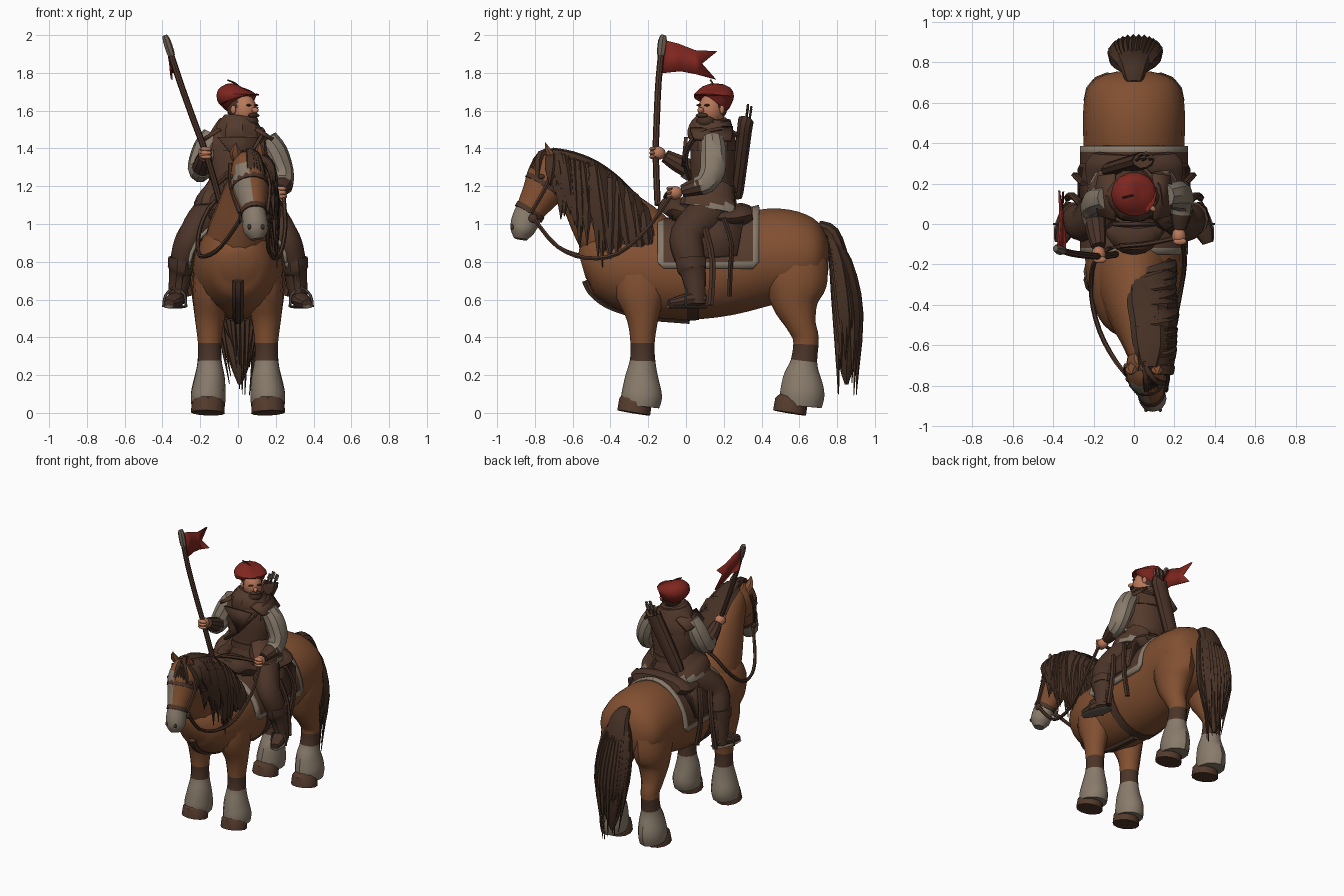
import bpy, bmesh, math, random
from mathutils import Vector, Matrix
random.seed(4)
V = Vector


def mat(name, r, g, b):
    m = bpy.data.materials.new(name)
    m.diffuse_color = [(c / 255 / 12.92 if c < 11 else ((c / 255 + .055) / 1.055) ** 2.4) for c in (r, g, b)] + [1]
    return m


COAT = mat("chestnut_coat", 130, 80, 49)
DARK = mat("dark_leather", 75, 52, 40)
HAIR = mat("dark_hair", 69, 48, 36)
CLOTH = mat("brown_cloth", 84, 58, 44)
GREY = mat("pale_grey", 136, 123, 107)
SKIN = mat("skin", 184, 120, 90)
RED = mat("red_cloth", 128, 38, 31)
HOOF = mat("hoof_brown", 84, 58, 44)
METAL = mat("dull_binding", 104, 92, 80)


def finish(name, bm, mats, rule=None):
    bmesh.ops.recalc_face_normals(bm, faces=bm.faces)
    if rule:
        for f in bm.faces:
            f.material_index = rule(f)
    me = bpy.data.meshes.new(name)
    bm.to_mesh(me)
    bm.free()
    for m in (mats if isinstance(mats, list) else [mats]):
        me.materials.append(m)
    ob = bpy.data.objects.new(name, me)
    bpy.context.collection.objects.link(ob)
    bpy.ops.object.select_all(action='DESELECT')
    ob.select_set(True)
    bpy.context.view_layer.objects.active = ob
    bpy.ops.object.shade_smooth_by_angle(angle=math.radians(35))
    return ob


def smooth(pts, sub):
    """Catmull-Rom resampling of tuples."""
    out = []
    for i in range(len(pts) - 1):
        p = [pts[max(0, min(len(pts) - 1, i + k))] for k in (-1, 0, 1, 2)]
        for s in range(sub):
            t = s / sub
            out.append([.5 * (2 * b + (c - a) * t + (2 * a - 5 * b + 4 * c - d) * t * t
                        + (3 * b - a - 3 * c + d) * t ** 3) for a, b, c, d in zip(*p)])
    return out + [list(pts[-1])]


def loft(name, rings, mats, n=12, sub=3, rule=None, ref=(1, 0, 0)):
    """Skin elliptical rings (x, y, z, half width, half depth) along their path."""
    rs = smooth(rings, sub)
    bm, loops = bmesh.new(), []
    for i, r in enumerate(rs):
        t = (V(rs[min(i + 1, len(rs) - 1)][:3]) - V(rs[max(i - 1, 0)][:3])).normalized()
        side = V(ref) if abs(t.dot(V(ref))) < .93 else V((0, 1, 0))
        side = (side - t * side.dot(t)).normalized()
        up = side.cross(t)
        loops.append([bm.verts.new(V(r[:3]) + side * max(r[3], .002) * math.cos(k * math.tau / n)
                      + up * max(r[4], .002) * math.sin(k * math.tau / n)) for k in range(n)])
    for a, b in zip(loops, loops[1:]):
        for k in range(n):
            bm.faces.new((a[k], a[(k + 1) % n], b[(k + 1) % n], b[k]))
    bm.faces.new(loops[0])
    bm.faces.new(loops[-1])
    return finish(name, bm, mats, rule)


def tube(name, pts, r, m, n=6, flat=1, sub=3):
    return loft(name, [(*p, r, r * flat) for p in pts], m, n, sub)


def ball(name, c, s, m, rot=0):
    bm = bmesh.new()
    bmesh.ops.create_uvsphere(bm, u_segments=12, v_segments=8, radius=1, matrix=Matrix.Translation(c)
                              @ Matrix.Rotation(rot, 4, 'Z') @ Matrix.Diagonal((*s, 1)))
    return finish(name, bm, m)


def plate(name, outline, m, thick):
    """Flat polygon with thickness."""
    bm = bmesh.new()
    bm.faces.new([bm.verts.new(p) for p in outline])
    ob = finish(name, bm, m)
    ob.modifiers.new("thickness", 'SOLIDIFY').thickness = thick
    return ob


# horse trunk, neck and head
loft("horse_body", [(0, -.55, .78, .07, .07), (0, -.5, .79, .15, .165), (0, -.38, .79, .21, .23),
     (0, -.22, .77, .24, .26), (0, 0, .75, .24, .26), (0, .2, .765, .245, .255), (0, .4, .82, .25, .26),
     (0, .55, .83, .252, .25), (0, .67, .83, .232, .205), (0, .73, .83, .17, .14), (0, .755, .83, .08, .07)], COAT, 18)
loft("horse_neck", [(0, -.24, .8, .2, .27), (0, -.31, .9, .18, .25), (.01, -.42, 1.03, .14, .205),
     (.03, -.53, 1.17, .105, .155), (.05, -.63, 1.27, .085, .115), (.05, -.7, 1.31, .06, .07)], COAT, 14)
MUZZLE, AXIS = V((.083, -.825, 1.07)), V((.02, -.078, -.14))


def head_rule(f):
    c = f.calc_center_median()
    blaze = f.normal.y < -.5 and -.03 < c.x < .075 and c.z < 1.32
    return 1 if blaze or (c - MUZZLE).dot(AXIS) > 0 else 0


loft("horse_head", [(.05, -.66, 1.37, .05, .05), (.05, -.69, 1.31, .085, .105), (.058, -.725, 1.23, .1, .125),
     (.07, -.775, 1.15, .088, .1), (.083, -.825, 1.07, .066, .078), (.09, -.853, 1.01, .068, .074),
     (.095, -.868, .96, .064, .062), (.1, -.875, .92, .035, .035)], [COAT, GREY], 16, 3, head_rule)
for s in (-1, 1):
    loft("horse_ear", [(.05 + s * .05, -.7, 1.34, .03, .022), (.05 + s * .065, -.725, 1.38, .03, .02),
         (.05 + s * .062, -.745, 1.43, .003, .003)], COAT, 6, 2)
    ball("horse_eye", (.06 + s * .088, -.765, 1.25), (.014, .018, .014), HAIR)
    ball("nostril", (.095 + s * .035, -.92, .985), (.01, .01, .014), DARK)


# legs with dark knees, pale feathering and hooves
def leg_rule(f):
    z = f.calc_center_median().z
    return 0 if z > .37 else 1 if z > .275 else 2


LEGS = [COAT, DARK, GREY]
for s in (-1, 1):
    x = s * .15
    loft("front_leg", [(s * .13, -.24, .82, .09, .15), (s * .14, -.24, .65, .1, .14), (x, -.23, .5, .078, .085),
         (x, -.23, .37, .062, .064), (x, -.23, .275, .063, .068), (x, -.235, .18, .08, .09),
         (s * .157, -.235, .09, .092, .108), (s * .158, -.24, .035, .088, .098)], LEGS, 12, 4, leg_rule)
    loft("hind_leg", [(s * .12, .57, .86, .11, .17), (s * .135, .58, .7, .115, .17), (s * .14, .58, .58, .1, .125),
         (x, .61, .47, .075, .08), (x, .635, .39, .062, .068), (x, .625, .275, .064, .07),
         (x, .615, .19, .08, .1), (s * .157, .615, .1, .092, .118), (s * .158, .61, .035, .086, .108)], LEGS, 12, 4, leg_rule)
    for name, y in (("front_hoof", -.265), ("hind_hoof", .56)):
        loft(name, [(s * .158, y + .01, .075, .07, .07), (s * .158, y - .003, .055, .086, .088),
             (s * .16, y - .012, 0, .09, .088)], HOOF, 12, 1)


# mane, forelock and tail made of tapered locks
def lock(name, pts, w, d, n=5):
    k = (.5, 1, .85, 0)
    return loft(name, [(*p, w * a, d * a) for p, a in zip(pts, k)], HAIR, n, 3, ref=(0, 1, 0))


crest = smooth([(.05, -.71, 1.38), (.05, -.6, 1.36), (.04, -.48, 1.31), (.02, -.36, 1.22), (.01, -.25, 1.1)], 7)
loft("mane_crest", [(p[0] + .025, p[1], p[2] - .01, w, .035) for p, w in
     zip(crest[::7], (.045, .08, .085, .08, .03))], HAIR, 8)
for i, p in enumerate(crest):
    p, u = V(p), i / (len(crest) - 1)
    for j in range(2):
        drop = (.1 + .44 * math.sin(math.pi * min(1, u * .72 + .1))) * random.uniform(.7, 1)
        sway, out = random.uniform(-.02, .1), .11 + .05 * u + j * .012
        w = random.uniform(.8, 1.4)
        lock("mane_lock", [p + V((-.03, 0, 0)), p + V((out * .75, sway * .2, -.035)),
             p + V((out + .012, sway * .6, -drop * .55)), p + V((out + .02, sway, -drop))], .038 * w, .023 * w)
for k in range(5):
    x = .06 + k * .018
    lock("forelock", [(.05, -.68, 1.39), (x * .5 + .03, -.77, 1.37), (x, -.828 + abs(x - .06) * .6, 1.26),
         (x + .005, -.83 + abs(x - .06) * .5, 1.18 - .03 * (k % 2))], .02, .018)
loft("tail_core", [(0, .7, .99, .04, .03), (0, .77, .95, .07, .045), (0, .82, .8, .1, .05), (.01, .855, .6, .115, .06),
     (.01, .86, .4, .095, .055), (.01, .85, .25, .05, .04), (.01, .85, .15, .01, .01)], HAIR, 10)
for i in range(26):
    a = i * math.tau / 26
    cx, sy, e = math.cos(a), math.sin(a), random.uniform(.09, .4)
    lock("tail_lock", [(cx * .03, .75, .97), (cx * .1, .815 + sy * .035, .8), (cx * .115 + .01, .855 + sy * .06, .52),
         (cx * .06 + .015, .855 + sy * .05, e)], .03, .022)

# bridle, reins, girth and breast strap
for c, a, b in (((.084, -.828, 1.065), .07, .086), ((.064, -.745, 1.2), .1, .12)):
    d = V((.02, -.09, -.14)).normalized() * .014
    loft("bridle_band", [(*(V(c) - d), a, b), (*(V(c) + d), a, b)], DARK, 14, 1)
for s in (-1, 1):
    tube("cheek_strap", [(.05 + s * .09, -.7, 1.32), (.065 + s * .103, -.74, 1.2), (.082 + s * .073, -.82, 1.06)], .012, DARK)
    ball("bit_ring", (.085 + s * .076, -.81, 1.03), (.01, .024, .024), DARK)
tube("left_rein", [(.16, -.8, 1.02), (.16, -.68, .88), (.19, -.53, .82), (.225, -.36, .845), (.25, -.2, .98),
     (.24, -.08, 1.15)], .012, DARK)
tube("right_rein", [(.01, -.8, 1.02), (-.09, -.68, .88), (-.17, -.53, .83), (-.21, -.36, .85), (-.2, -.2, .98),
     (-.12, -.12, 1.12), (.05, -.1, 1.16), (.2, -.07, 1.16)], .012, DARK)
loft("girth", [(0, 0, .75, .248, .266), (0, .06, .752, .248, .265)], DARK, 18, 1)
tube("breast_strap", [(0, -.535, .7), (0, -.5, .635), (0, -.42, .572), (0, -.3, .528), (0, -.2, .506), (0, .02, .488)],
     .028, DARK, 6, .7)

# saddle blanket with pale border and rounded lower corners
ys = [-.15, -.118, -.03, .08, .18, .27, .355, .385]
angs = [-.02, .1] + [.1 + (math.pi - .2) * i / 14 for i in range(1, 14)] + [math.pi - .1, math.pi + .02]
bm = bmesh.new()
grid = []
for i, y in enumerate(ys):
    lift = .035 if i in (0, len(ys) - 1) else 0
    grid.append([bm.verts.new((.268 * math.cos(a), y, .77 + (lift if j in (0, 16) else 0)
                 + (.265 + .065 * max(0, (y - .1) / .28)) * math.sin(a))) for j, a in enumerate(angs)])
for i in range(len(ys) - 1):
    for j in range(len(angs) - 1):
        f = bm.faces.new((grid[i][j], grid[i + 1][j], grid[i + 1][j + 1], grid[i][j + 1]))
        f.material_index = int(i in (0, len(ys) - 2) or j in (0, len(angs) - 2))
finish("saddle_blanket", bm, [CLOTH, GREY]).modifiers.new("thickness", 'SOLIDIFY').thickness = .02
loft("saddle", [(0, -.11, 1.05, .09, .05), (0, -.07, 1.08, .13, .075), (0, .05, 1.04, .2, .06),
     (0, .22, 1.03, .235, .065), (0, .3, 1.04, .24, .075), (0, .35, 1.05, .2, .05)], DARK, 14)

for s in (-1, 1):
    # saddle flap, straps
    plate("saddle_flap", [(s * .28, .04, .82), (s * .28, .27, .84), (s * .265, .3, 1.0), (s * .18, .3, 1.06),
          (s * .18, .04, 1.06), (s * .26, .03, .98)], DARK, .02)
    tube("girth_strap", [(s * .25, .2, 1.03), (s * .29, .24, .9), (s * .28, .235, .76), (s * .25, .23, .62)], .02, HAIR, 6, .7)
    tube("stirrup_leather", [(s * .265, .1, .98), (s * .305, .14, .8), (s * .33, .13, .57)], .018, DARK)
    # rider legs and boots
    loft("trouser_leg", [(s * .09, .17, 1.08, .1, .1), (s * .165, .09, 1.03, .095, .105), (s * .24, .005, .94, .08, .09),
         (s * .278, .01, .86, .072, .085), (s * .3, .035, .76, .06, .07), (s * .31, .05, .66, .05, .055)], DARK, 12)
    loft("boot_shaft", [(s * .295, .025, .82, .074, .086), (s * .302, .03, .76, .071, .08), (s * .308, .035, .74, .058, .066),
         (s * .318, .05, .65, .05, .055), (s * .32, .05, .58, .05, .055)], DARK, 10, 2)
    loft("boot_foot", [(s * .305, .1, .6, .035, .03), (s * .32, .05, .605, .046, .042), (s * .345, -.03, .59, .046, .034),
         (s * .365, -.09, .58, .028, .02)], DARK, 10)
    loft("boot_sole", [(s * .303, .105, .562, .035, .009), (s * .322, .04, .562, .05, .009), (s * .348, -.035, .562, .05, .009),
         (s * .367, -.095, .562, .028, .009)], METAL, 8)
    tube("stirrup", [(s * .275, .0, .56), (s * .285, .0, .63), (s * .34, .0, .66), (s * .385, .0, .62), (s * .395, .0, .56)], .007, METAL)
    # coat skirt lying over the thigh
    loft("coat_skirt", [(s * .08, .15, 1.2, .08, .11), (s * .115, .135, 1.14, .085, .13), (s * .145, .125, 1.105, .085, .15),
         (s * .15, .12, 1.08, .087, .155)], [CLOTH, GREY], 12, 3, lambda f: int(f.calc_center_median().z < 1.1))

# rider torso, belt, mantle and scarf
loft("rider_torso", [(0, .14, 1.03, .18, .14), (0, .14, 1.12, .165, .13), (0, .14, 1.2, .15, .115),
     (0, .14, 1.32, .168, .12), (0, .14, 1.42, .165, .115), (0, .14, 1.5, .1, .09)], CLOTH, 14)
loft("belt", [(0, .14, 1.165, .162, .128), (0, .14, 1.205, .158, .122)], DARK, 14, 1)
loft("mantle", [(0, .14, 1.39, .175, .13), (0, .14, 1.44, .17, .13), (0, .14, 1.5, .135, .115),
     (.005, .14, 1.55, .1, .1)], CLOTH, 10, 2)
loft("scarf", [(0, .12, 1.44, .13, .11), (0, .125, 1.48, .13, .12), (.005, .135, 1.53, .108, .108),
     (.01, .14, 1.565, .085, .085)], CLOTH, 9, 2)
plate("scarf_point", [(-.11, .01, 1.46), (.11, .01, 1.46), (.02, -.005, 1.3)], DARK, .02)

# arms
loft("right_sleeve", [(-.13, .13, 1.47, .06, .06), (-.17, .12, 1.4, .068, .072), (-.2, .09, 1.31, .066, .068),
     (-.2, .04, 1.28, .058, .06), (-.192, .0, 1.295, .053, .055)], GREY, 10)
loft("right_cuff", [(-.195, .03, 1.285, .055, .055), (-.185, -.05, 1.325, .048, .048), (-.176, -.11, 1.36, .036, .036)], DARK, 10)
loft("left_sleeve", [(.15, .14, 1.45, .06, .06), (.195, .145, 1.38, .068, .07), (.23, .14, 1.28, .064, .07),
     (.236, .1, 1.215, .058, .06), (.232, .05, 1.2, .053, .05)], GREY, 10)
loft("left_cuff", [(.238, .08, 1.205, .055, .053), (.23, .03, 1.19, .048, .045), (.225, -.02, 1.175, .034, .034)], DARK, 10)
for name, c in (("right_hand", V((-.175, -.15, 1.375))), ("left_hand", V((.222, -.06, 1.165)))):
    ball(name, c, (.036, .042, .036), SKIN)
    for k in range(3):
        ball("finger", c + V((.005, -.026, .022 - k * .021)), (.034, .018, .012), SKIN)
for s in (-1, 1):
    plate("shoulder_cape", [(s * .1, .02, 1.51), (s * .18, .04, 1.46), (s * .2, .14, 1.45), (s * .18, .24, 1.45),
          (s * .1, .25, 1.52)], CLOTH, .02)

# head turned toward the left shoulder
H, D = V((.025, .135, 1.605)), V((.75, -.66, 0))
S = V((.66, .75, 0))
turn = math.atan2(D.y, D.x)
ball("rider_head", H, (.08, .066, .088), SKIN, turn)
ball("hair_back", H - D * .02 + V((0, 0, .01)), (.072, .071, .075), HAIR, turn)
ball("nose", H + D * .085 + V((0, 0, -.003)), (.024, .014, .016), SKIN, turn)
ball("beard", H + D * .045 + V((0, 0, -.062)), (.05, .054, .036), HAIR, turn)
ball("moustache", H + D * .078 + V((0, 0, -.03)), (.016, .042, .013), HAIR, turn)
for s in (-1, 1):
    ball("eyebrow", H + D * .068 + S * s * .028 + V((0, 0, .024)), (.009, .018, .006), HAIR, turn)
    ball("ear", H - D * .005 + S * s * .07, (.016, .012, .024), SKIN, turn)
loft("beret", [(.012, .135, 1.635, .076, .078), (.006, .145, 1.65, .095, .095), (0, .147, 1.672, .112, .108),
     (0, .148, 1.694, .108, .104), (.006, .145, 1.722, .07, .07), (.01, .145, 1.73, .01, .01)], RED, 14, 2)
tube("beret_stem", [(.01, .145, 1.72), (-.015, .14, 1.745), (-.055, .13, 1.762)], .005, HAIR)

# quiver and arrows
loft("quiver", [(-.12, .265, 1.15, .035, .03), (-.11, .27, 1.18, .05, .038), (.03, .31, 1.5, .056, .042),
     (.045, .317, 1.545, .058, .044)], DARK, 10, 2)
for k in range(5):
    p = V((.04 + (k - 2) * .015, .315 + (k % 2) * .018, 1.53))
    e = p + V((.026, .013, .08 + .012 * (k % 3)))
    tube("arrow", [p, e], .006, CLOTH, 5, 1, 1)
    tube("arrow_fletching", [p + (e - p) * .55, e], .013, METAL, 4, .4, 1)
tube("quiver_strap", [(.05, .27, 1.47), (.12, .18, 1.5), (.12, .04, 1.45), (.02, -.005, 1.33), (-.13, .04, 1.2)], .016, DARK)

# lance and swallow-tailed pennant
tube("lance", [(-.09, -.15, 1.1), (-.165, -.16, 1.36), (-.235, -.155, 1.55), (-.31, -.145, 1.76), (-.375, -.125, 1.96)], .017, DARK, 8)
loft("lance_cap", [(-.352, -.133, 1.89, .019, .019), (-.362, -.13, 1.92, .022, .024), (-.378, -.124, 1.97, .021, .024),
     (-.388, -.12, 1.997, .014, .016)], METAL, 7, 2)
plate("pennant", [(-.372, -.12, 1.975), (-.365, -.04, 1.955), (-.36, .05, 1.92), (-.365, .165, 1.915), (-.355, .085, 1.85),
      (-.345, .16, 1.765), (-.35, .05, 1.795), (-.34, -.03, 1.81), (-.335, -.125, 1.8)], RED, .01)
